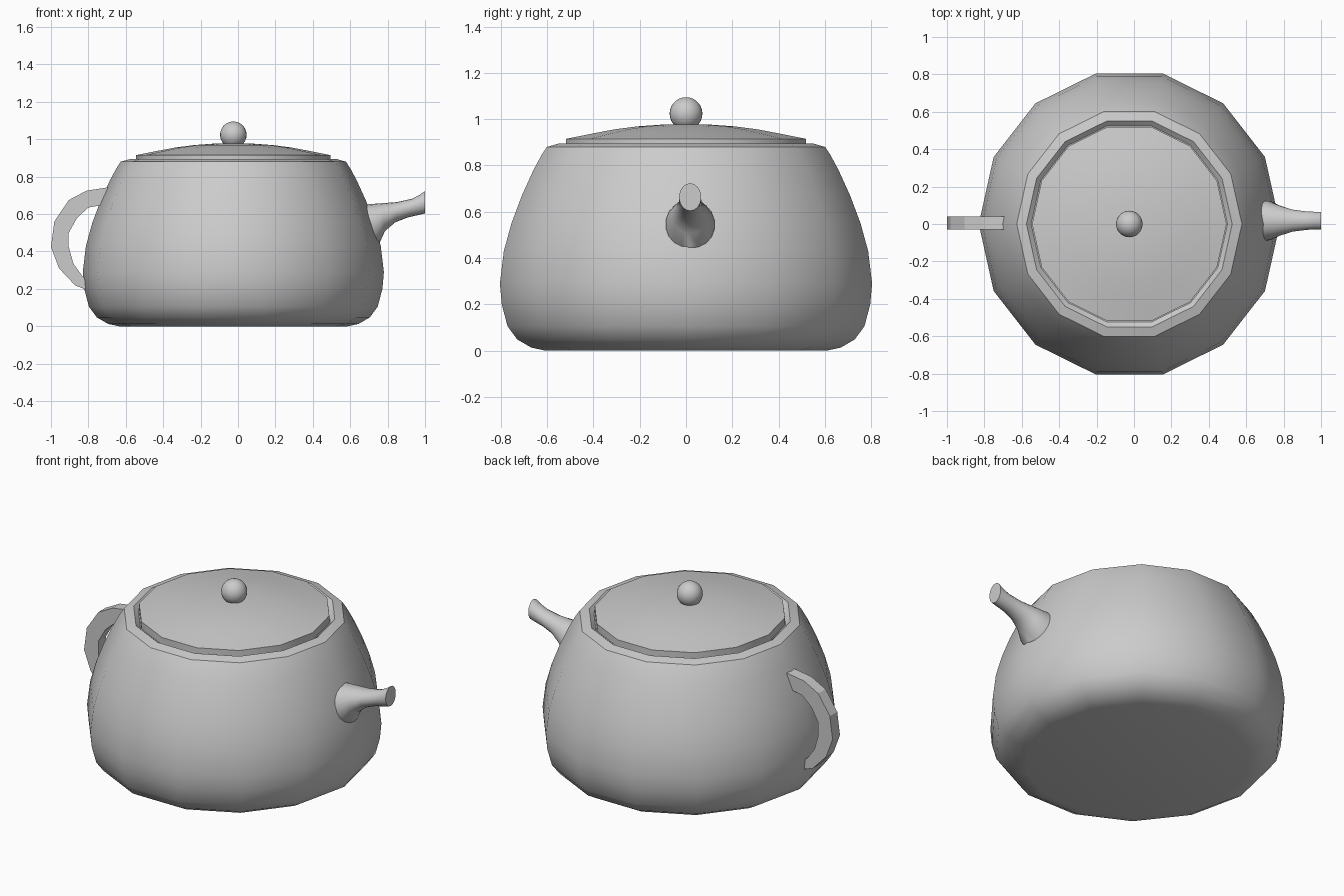
import bpy, bmesh, math

if "Cube" in bpy.data.objects:
    bpy.data.objects.remove(bpy.data.objects["Cube"])

CX = -0.025          # body axis is slightly left of the overall centre
SX, SY = 1.0, 1.025  # the pot is slightly deeper than wide


def make_object(name, bm, smooth_angle=None):
    bmesh.ops.recalc_face_normals(bm, faces=bm.faces)
    mesh = bpy.data.meshes.new(name)
    bm.to_mesh(mesh)
    bm.free()
    obj = bpy.data.objects.new(name, mesh)
    bpy.context.collection.objects.link(obj)
    if smooth_angle:
        bpy.ops.object.select_all(action='DESELECT')
        obj.select_set(True)
        bpy.context.view_layer.objects.active = obj
        bpy.ops.object.shade_smooth_by_angle(angle=math.radians(smooth_angle))
    return obj


def loft(bm, rings, cap_start=True, cap_end=True):
    loops = [[bm.verts.new(p) for p in ring] for ring in rings]
    n = len(loops[0])
    for a, b in zip(loops, loops[1:]):
        for i in range(n):
            j = (i + 1) % n
            bm.faces.new((a[i], a[j], b[j], b[i]))
    if cap_start:
        bm.faces.new(loops[0])
    if cap_end:
        bm.faces.new(loops[-1])


def lathe(name, profile, sides=14):
    angles = [2 * math.pi * i / sides for i in range(sides)]
    bm = bmesh.new()
    loft(bm, [[(CX + SX * r * math.cos(a), SY * r * math.sin(a), z)
               for a in angles] for r, z in profile])
    return make_object(name, bm, 34)


# Body with a grooved rim
lathe("body", [(0.61, 0), (0.67, 0.013), (0.73, 0.048), (0.772, 0.105),
               (0.797, 0.2), (0.805, 0.29), (0.788, 0.43), (0.755, 0.55),
               (0.71, 0.67), (0.66, 0.78), (0.625, 0.845), (0.602, 0.88),
               (0.55, 0.895), (0.525, 0.872)])

# Domed lid
lathe("lid", [(0.52, 0.865), (0.52, 0.915), (0.41, 0.937), (0.31, 0.956),
              (0.21, 0.969), (0.1, 0.977)])

# Lid knob
bpy.ops.mesh.primitive_uv_sphere_add(segments=24, ring_count=14, radius=0.071,
                                     location=(CX, 0, 1.024))
bpy.context.object.name = "lid_knob"
bpy.ops.object.shade_smooth()

# Handle: outer/inner point pairs in the xz plane, flat sides
pairs = [((-0.66, 0.742), (-0.66, 0.655)), ((-0.70, 0.742), (-0.73, 0.648)),
         ((-0.81, 0.725), (-0.80, 0.635)), ((-0.905, 0.675), (-0.86, 0.58)),
         ((-0.982, 0.56), (-0.905, 0.50)), ((-1.0, 0.425), (-0.905, 0.425)),
         ((-0.957, 0.31), (-0.88, 0.335)), ((-0.87, 0.218), (-0.83, 0.265)),
         ((-0.77, 0.18), (-0.76, 0.235))]
bm = bmesh.new()
loft(bm, [[(o[0], -0.03, o[1]), (o[0], 0.04, o[1]),
           (i[0], 0.04, i[1]), (i[0], -0.03, i[1])] for o, i in pairs])
make_object("handle", bm)

# Spout: top point, bottom point, half width for each section
sections = [((0.62, 0.65), (0.68, 0.41), 0.110), ((0.69, 0.652), (0.757, 0.445), 0.106),
            ((0.77, 0.658), (0.785, 0.508), 0.082), ((0.85, 0.664), (0.84, 0.556), 0.060),
            ((0.93, 0.682), (0.91, 0.583), 0.050), ((0.97, 0.702), (0.96, 0.594), 0.048),
            ((1.0, 0.723), (1.0, 0.604), 0.048)]
rings = []
for (tx, tz), (bx, bz), w in sections:
    ring = []
    for k in range(18):
        a = 2 * math.pi * k / 18
        t = 0.5 + 0.5 * math.cos(a)
        ring.append((bx + (tx - bx) * t, 0.018 + w * math.sin(a), bz + (tz - bz) * t))
    rings.append(ring)
bm = bmesh.new()
loft(bm, rings)
make_object("spout", bm, 40)
